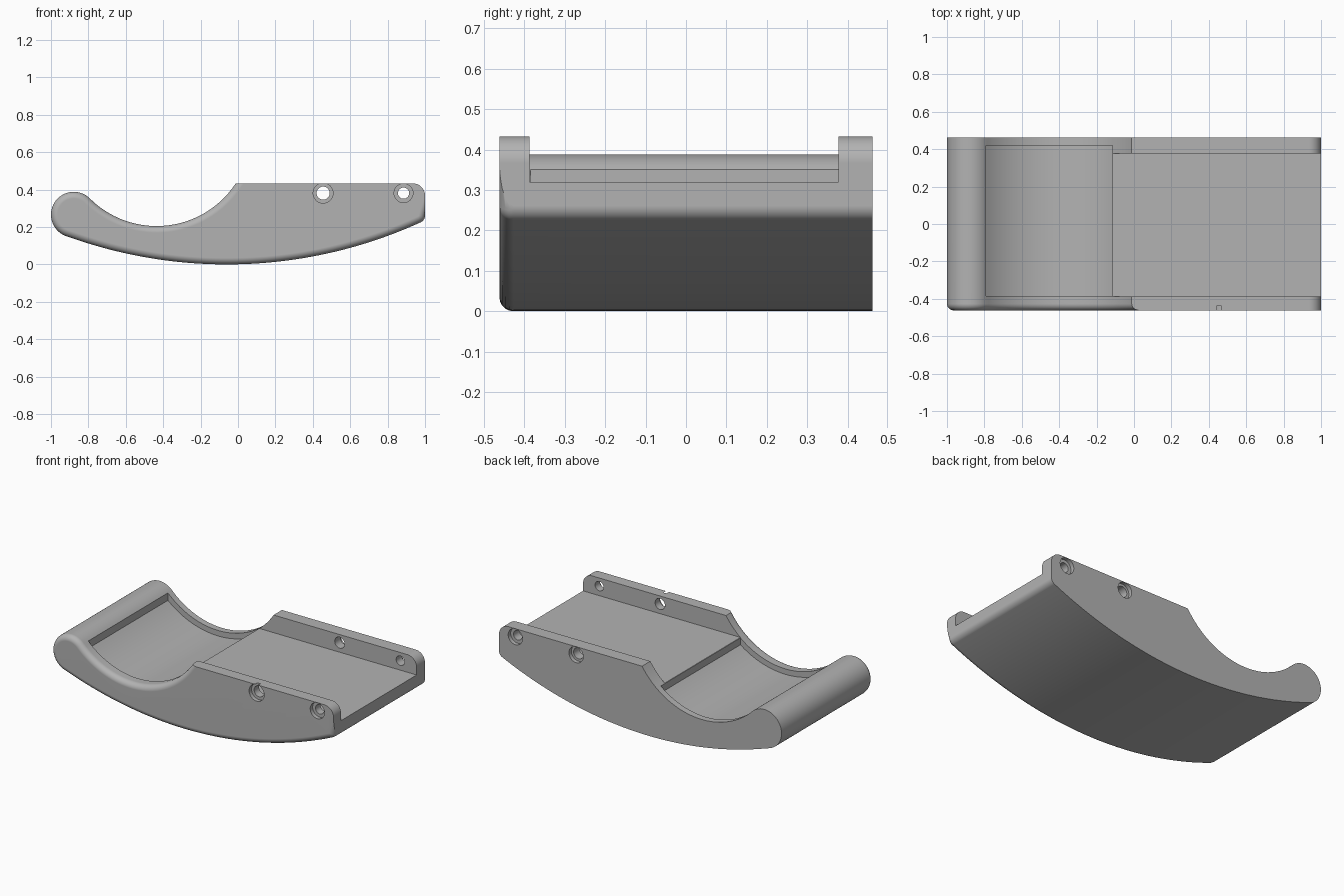
import bpy, bmesh, math
from mathutils import Vector

if "Cube" in bpy.data.objects:
    bpy.data.objects.remove(bpy.data.objects["Cube"])

H = 0.462            # half width in y
TOP = 0.433          # rail height
FLOOR = 0.32         # channel floor


def arc(c, r, a0, a1, n):
    return [(c[0] + r * math.cos(a0 + (a1 - a0) * i / n),
             c[1] + r * math.sin(a0 + (a1 - a0) * i / n)) for i in range(n + 1)]


def angle(c, p):
    return math.atan2(p[1] - c[1], p[0] - c[0])


def prism(name, pts, y0, y1, fillet_pts=0, fillet=0.035):
    """Extrude an x/z outline along y; optionally round the first front edges."""
    bm = bmesh.new()
    f = [bm.verts.new((x, y0, z)) for x, z in pts]
    b = [bm.verts.new((x, y1, z)) for x, z in pts]
    n = len(pts)
    bm.faces.new(f)
    bm.faces.new(b[::-1])
    for i in range(n):
        j = (i + 1) % n
        bm.faces.new((f[i], b[i], b[j], f[j]))
    bmesh.ops.recalc_face_normals(bm, faces=bm.faces)
    if fillet_pts:
        edges = [bm.edges.get((f[i], f[i + 1])) for i in range(fillet_pts - 1)]
        bmesh.ops.bevel(bm, geom=edges, offset=fillet, offset_type='OFFSET',
                        segments=5, profile=0.5, affect='EDGES', clamp_overlap=False)
    me = bpy.data.meshes.new(name)
    bm.to_mesh(me)
    bm.free()
    ob = bpy.data.objects.new(name, me)
    bpy.context.collection.objects.link(ob)
    return ob


def cut(ob, cutter):
    cutter.hide_render = True
    bpy.context.view_layer.objects.active = ob
    m = ob.modifiers.new("cut", 'BOOLEAN')
    m.operation, m.solver, m.object = 'DIFFERENCE', 'EXACT', cutter
    bpy.ops.object.modifier_apply(modifier=m.name)
    bpy.data.objects.remove(cutter)


# Side outline: hollow, round nose, curved belly, small heel round, top corner
hollow_c, hollow_r = (-0.435, 0.7107), 0.5057
nose_c, nose_r = (-0.878, 0.266), 0.122
belly_c, belly_r = (-0.06, 2.5), 2.5
heel_c, heel_r = (0.96, 0.2614), 0.04
a_top = -math.asin((hollow_c[1] - TOP) / hollow_r)
a_nose = angle(hollow_c, nose_c)
a_belly = angle(belly_c, nose_c)
a_heel = angle(belly_c, heel_c)
outline = arc(hollow_c, hollow_r, a_top, a_nose, 40)
outline += arc(nose_c, nose_r, a_nose + math.pi, a_belly + 2 * math.pi, 32)[1:]
outline += arc(belly_c, belly_r, a_belly, a_heel, 48)[1:]
outline += arc(heel_c, heel_r, a_heel, 0, 8)[1:]
rounded = len(outline)
outline += arc((0.935, TOP - 0.065), 0.065, 0, math.pi / 2, 12)
body = prism("curved_body", outline, -H, H, rounded)

# Channel between the two rails
cut(body, prism("channel_cutter", [(-0.4, FLOOR), (1.2, FLOOR), (1.2, 0.8), (-0.4, 0.8)],
                -0.387, 0.378))

# Recessed pocket in the hollow
pr, x0, x1 = hollow_r + 0.035, -0.79, -0.116
p0 = -math.pi + math.acos((hollow_c[0] - x0) / pr)
p1 = -math.acos((x1 - hollow_c[0]) / pr)
pocket = arc(hollow_c, pr, p0, p1, 40) + [(x1, 0.7), (x0, 0.7)]
cut(body, prism("pocket_cutter", pocket, -0.385, 0.42))

# Screw holes with counterbores on both outer sides
for x, r in ((0.455, 0.035), (0.885, 0.03)):
    c = (x, 0.381)
    cut(body, prism("hole_cutter", arc(c, r, 0, 2 * math.pi, 32)[:-1], -0.7, 0.7))
    for s in (-1, 1):
        big = 0.0532 if (s < 0 and x < 0.6) else 0.0505
        ys = sorted((s * (H - 0.025), s * 0.7))
        cut(body, prism("counterbore_cutter", arc(c, big, 0, 2 * math.pi, 40)[:-1], *ys))

# Colour and shading
mat = bpy.data.materials.new("plain grey")
mat.diffuse_color = (0.45, 0.45, 0.45, 1)
mat.use_nodes = True
mat.node_tree.nodes["Principled BSDF"].inputs["Base Color"].default_value = mat.diffuse_color
body.data.materials.clear()
body.data.materials.append(mat)
for p in body.data.polygons:
    p.material_index = 0
bpy.ops.object.select_all(action='DESELECT')
body.select_set(True)
bpy.context.view_layer.objects.active = body
bpy.ops.object.shade_smooth_by_angle(angle=math.radians(30))
wn = body.modifiers.new("even_normals", 'WEIGHTED_NORMAL')
wn.keep_sharp = True
